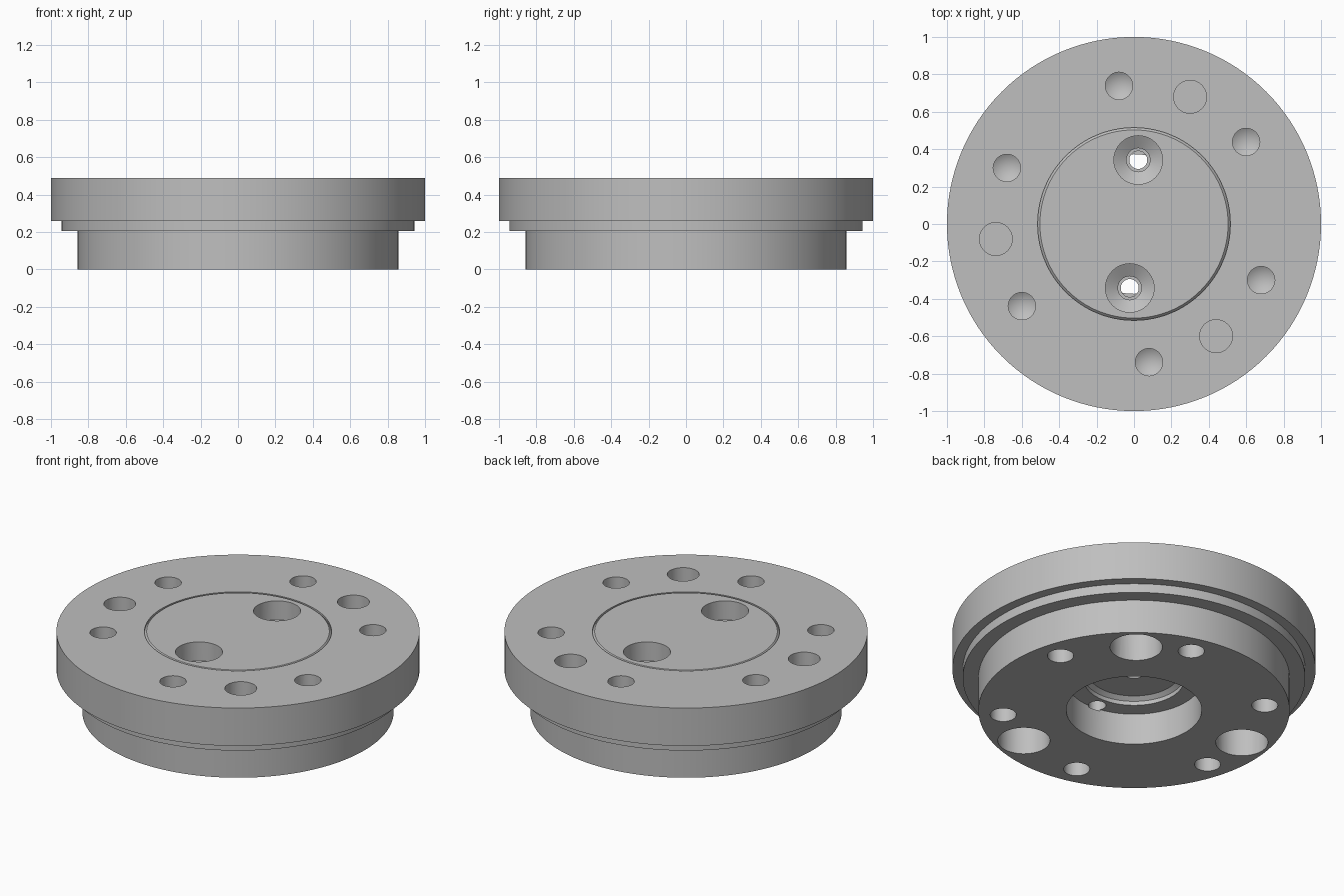
import bpy
import bmesh
from math import sin, cos, radians, tau

if "Cube" in bpy.data.objects:
    bpy.data.objects.remove(bpy.data.objects["Cube"])

steel = bpy.data.materials.new("machined_grey")
steel.diffuse_color = (0.52, 0.52, 0.52, 1)
steel.use_nodes = True
steel.node_tree.nodes["Principled BSDF"].inputs["Base Color"].default_value = steel.diffuse_color


def lathe(bm, profile, segments, cx=0.0, cy=0.0):
    """Revolve an (r, z) profile that starts and ends on the axis."""
    rings = []
    for r, z in profile:
        count = 1 if r == 0 else segments
        rings.append([bm.verts.new((cx + r * cos(tau * i / segments),
                                    cy + r * sin(tau * i / segments), z))
                      for i in range(count)])
    for a, b in zip(rings, rings[1:]):
        for i in range(segments):
            j = (i + 1) % segments
            quad = [a[i % len(a)], a[j % len(a)], b[j % len(b)], b[i % len(b)]]
            bm.faces.new(list(dict.fromkeys(quad)))


def finish(bm, name):
    bmesh.ops.recalc_face_normals(bm, faces=bm.faces[:])
    mesh = bpy.data.meshes.new(name)
    bm.to_mesh(mesh)
    bm.free()
    mesh.materials.append(steel)
    obj = bpy.data.objects.new(name, mesh)
    bpy.context.collection.objects.link(obj)
    return obj


# Stepped flange with a stepped bore below and a fine ring groove on top
bm = bmesh.new()
lathe(bm, [
    (0, 0.35), (0.055, 0.33), (0.055, 0.235), (0.25, 0.235), (0.275, 0.215),
    (0.275, 0.19), (0.373, 0.19), (0.373, 0), (0.857, 0), (0.857, 0.205),
    (0.943, 0.205), (0.943, 0.26), (1, 0.26), (1, 0.49), (0.515, 0.49),
    (0.515, 0.478), (0.503, 0.49), (0, 0.49)], 128)
flange = finish(bm, "flange_body")

# All drilled holes as one cutter
bm = bmesh.new()


def drill(radius, angle, count, profile):
    for k in range(count):
        a = radians(angle + 360 * k / count)
        lathe(bm, profile, 40, radius * cos(a), radius * sin(a))


# Upper bolt holes with pointed drill tips
drill(0.743, 36.2, 6, [(0, 0.245), (0.073, 0.29), (0.073, 0.52), (0, 0.52)])
# Upper flat dowel holes
drill(0.743, 66.2, 3, [(0, 0.29), (0.088, 0.29), (0.088, 0.52), (0, 0.52)])
# Lower bolt holes
drill(0.722, 15.9, 6, [(0, 0.24), (0.072, 0.2), (0.072, -0.03), (0, -0.03)])
# Lower large pockets
drill(0.693, 51, 3, [(0, 0.205), (0.144, 0.205), (0.144, -0.03), (0, -0.03)])
# Counterbored ports leading down to the bore shelf
drill(0.343, 86.2, 2, [(0, 0.18), (0.048, 0.18), (0.048, 0.30), (0.063, 0.30),
                       (0.063, 0.335), (0.13, 0.375), (0.13, 0.52), (0, 0.52)])
cutter = finish(bm, "hole_cutter")
cutter.hide_render = True

cut = flange.modifiers.new("holes", 'BOOLEAN')
cut.operation = 'DIFFERENCE'
cut.solver = 'EXACT'
cut.object = cutter

bpy.ops.object.select_all(action='DESELECT')
flange.select_set(True)
bpy.context.view_layer.objects.active = flange
bpy.ops.object.modifier_apply(modifier=cut.name)
bpy.data.objects.remove(cutter)
bpy.ops.object.shade_smooth_by_angle(angle=radians(25))
